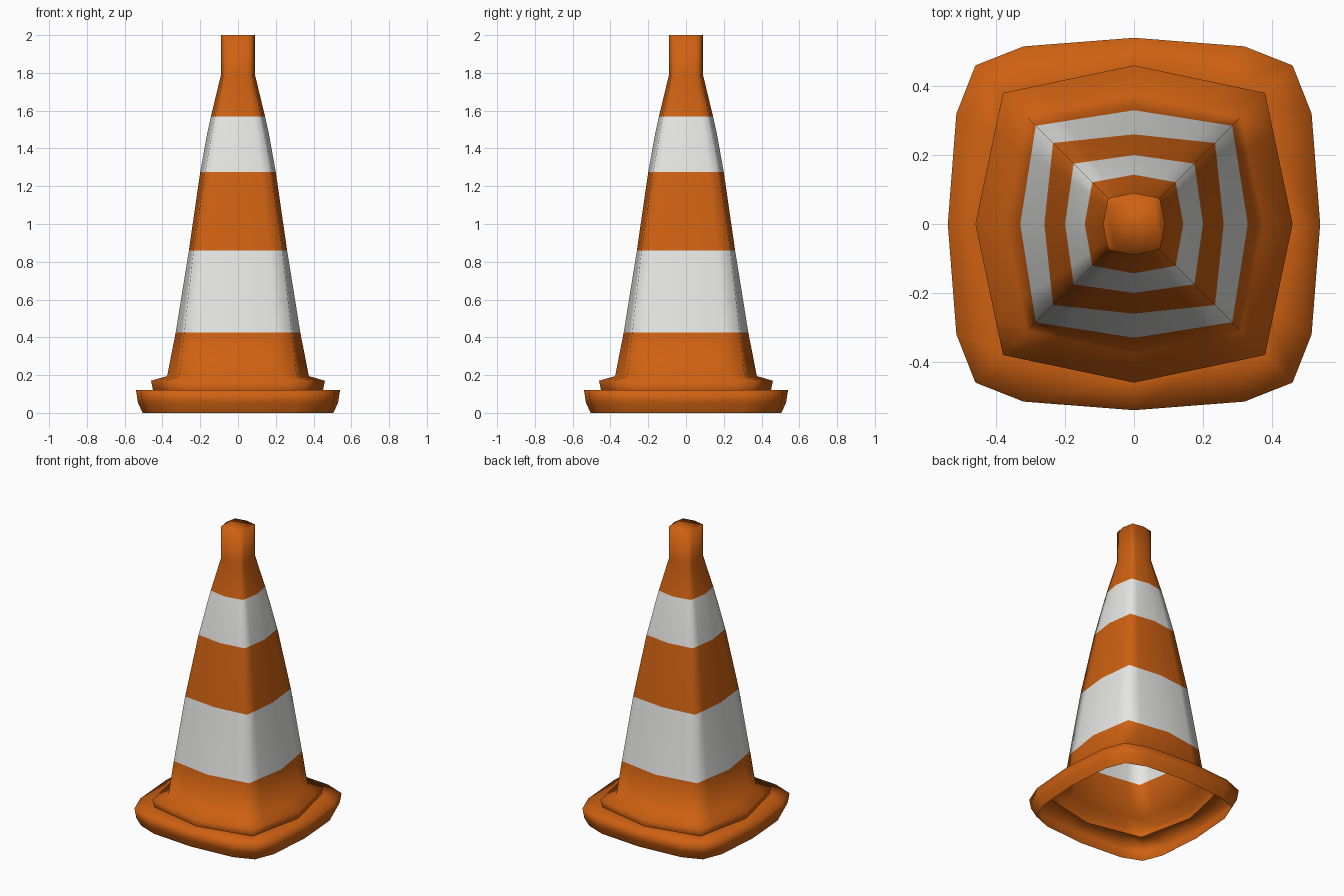
import bpy

if "Cube" in bpy.data.objects:
    bpy.data.objects.remove(bpy.data.objects["Cube"])


def material(name, rgb):
    m = bpy.data.materials.new(name)
    m.diffuse_color = (*rgb, 1)
    m.use_nodes = True
    m.node_tree.nodes["Principled BSDF"].inputs["Base Color"].default_value = m.diffuse_color
    return m


orange = material("orange", (0.62, 0.12, 0.006))
white = material("white", (0.8, 0.8, 0.79))


def ring(mid, corner, z, round_corner=False):
    """16-point bulged square: side middle, shoulder, corner, shoulder, four times."""
    if round_corner:
        s = (mid * 0.954, mid * 0.593)
    else:
        t = 0.7
        s = (mid + (corner - mid) * t, corner * t)
    quarter = [(mid, 0), s, (corner, corner), (s[1], s[0])]
    pts = []
    for _ in range(4):
        pts += [(x, y, z) for x, y in quarter]
        quarter = [(-y, x) for x, y in quarter]
    return pts


def loft(name, rings, stripes=(), cap=False):
    """Skin a stack of rings; faces inside the stripe heights turn white."""
    verts = [p for r in rings for p in r]
    faces, n = [], 16
    for k in range(len(rings) - 1):
        for i in range(n):
            j = (i + 1) % n
            faces.append((k * n + i, k * n + j, (k + 1) * n + j, (k + 1) * n + i))
    if cap:
        faces.append(tuple(range((len(rings) - 1) * n, len(rings) * n)))
    mesh = bpy.data.meshes.new(name)
    mesh.from_pydata(verts, [], faces)
    mesh.materials.append(orange)
    if stripes:
        mesh.materials.append(white)
    for p in mesh.polygons:
        p.use_smooth = True
        p.material_index = int(any(lo < p.center.z < hi for lo, hi in stripes))
    ob = bpy.data.objects.new(name, mesh)
    bpy.context.collection.objects.link(ob)
    return ob


# tapered body with step at the foot and stub at the top: (mid, corner, z)
body = [(0.45, 0.37, 0.12), (0.46, 0.38, 0.17), (0.375, 0.31, 0.195),
        (0.33, 0.285, 0.425), (0.26, 0.235, 0.86), (0.2, 0.175, 1.275),
        (0.163, 0.138, 1.48), (0.143, 0.121, 1.57), (0.09, 0.075, 1.79),
        (0.09, 0.075, 2.0)]
loft("cone_body", [ring(*r) for r in body],
     stripes=[(0.425, 0.86), (1.275, 1.57)], cap=True)

# open-bottomed foot plate with rounded corners, wall curving in to the ground
base = [ring(0.505, 0.43, 0.0, True), ring(0.53, 0.452, 0.055, True),
        ring(0.54, 0.46, 0.12, True), ring(0.45, 0.37, 0.12)]
loft("base_plate", base)
